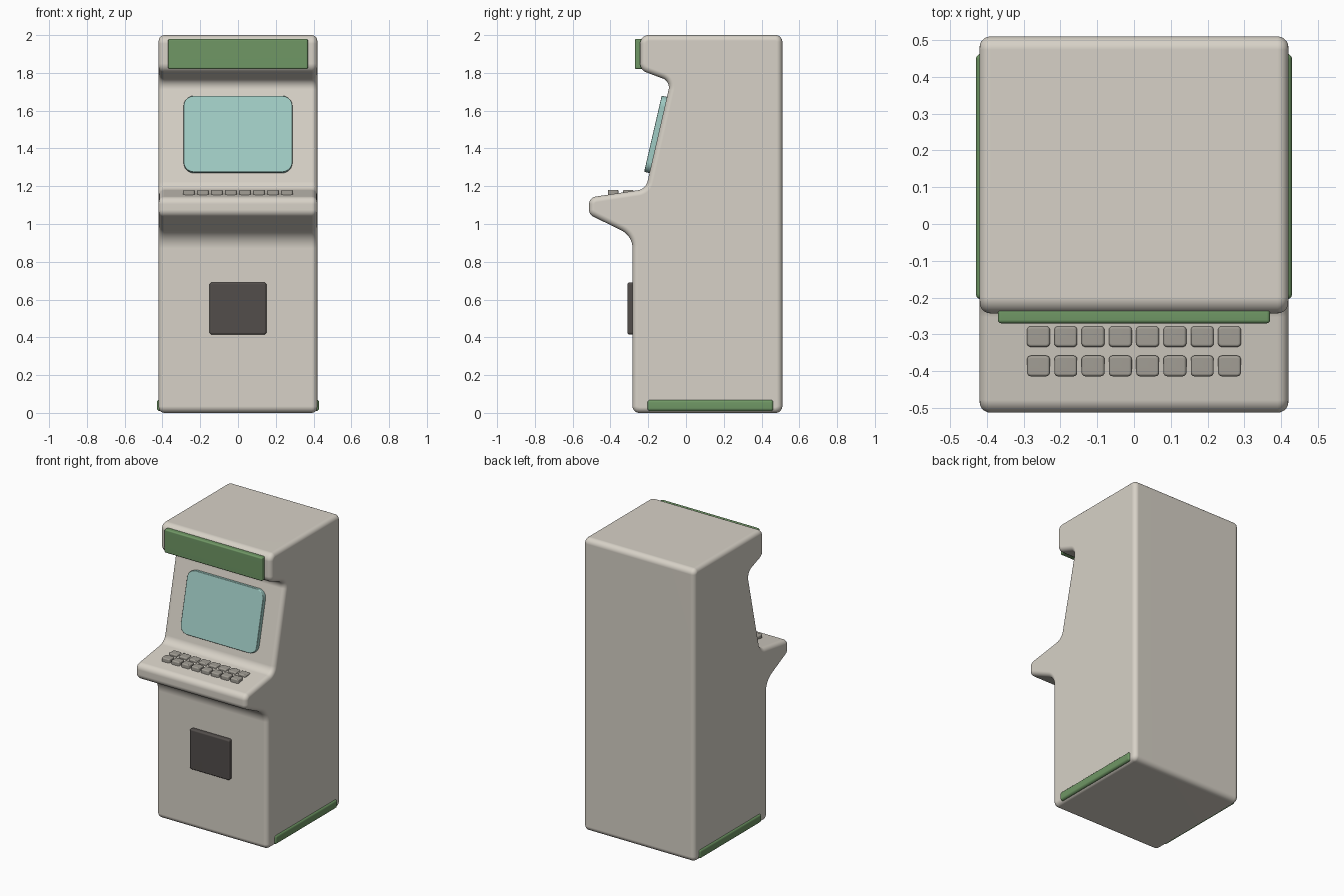
import bpy, bmesh, math
from mathutils import Vector, Matrix

if "Cube" in bpy.data.objects:
    bpy.data.objects.remove(bpy.data.objects["Cube"])


def material(name, rgb):
    m = bpy.data.materials.new(name)
    m.diffuse_color = (*rgb, 1)
    m.use_nodes = True
    m.node_tree.nodes["Principled BSDF"].inputs["Base Color"].default_value = m.diffuse_color
    return m


CREAM = material("cream", (0.68, 0.64, 0.57))
GREEN = material("green", (0.16, 0.31, 0.13))
GLASS = material("pale_teal", (0.35, 0.60, 0.55))
DARK = material("dark_grey", (0.085, 0.075, 0.07))
KEY = material("key_grey", (0.36, 0.34, 0.30))


def finish(name, bm, mat, bevel=0, segments=3):
    bmesh.ops.recalc_face_normals(bm, faces=bm.faces[:])
    me = bpy.data.meshes.new(name)
    bm.to_mesh(me)
    bm.free()
    me.materials.append(mat)
    ob = bpy.data.objects.new(name, me)
    bpy.context.collection.objects.link(ob)
    for p in me.polygons:
        p.use_smooth = True
    if bevel:
        b = ob.modifiers.new("bevel", 'BEVEL')
        b.width, b.segments = bevel, segments
        b.limit_method = 'ANGLE'
    w = ob.modifiers.new("normals", 'WEIGHTED_NORMAL')
    w.keep_sharp = True
    return ob


def box(name, lo, hi, mat, bevel=0.01, corner=0, axis=1):
    """Box between two corners; 'corner' rounds the edges running along axis."""
    lo, hi = Vector(lo), Vector(hi)
    bm = bmesh.new()
    bmesh.ops.create_cube(bm, size=1)
    for v in bm.verts:
        v.co = Vector([c * s for c, s in zip(v.co, hi - lo)])
    if corner:
        edges = [e for e in bm.edges
                 if abs((e.verts[0].co - e.verts[1].co).normalized()[axis]) > 0.9]
        bmesh.ops.bevel(bm, geom=edges, offset=corner, segments=6,
                        profile=0.5, affect='EDGES')
    ob = finish(name, bm, mat, bevel)
    ob.location = (lo + hi) / 2
    return ob


def rounded_profile(corners, seg=8):
    """Fillet a clockwise (y, z) outline; gives points with inward normals."""
    out = []
    n = len(corners)
    for i, (y, z, r) in enumerate(corners):
        p = Vector((y, z))
        d0 = (p - Vector(corners[i - 1][:2])).normalized()
        d1 = (Vector(corners[(i + 1) % n][:2]) - p).normalized()
        turn = math.atan2(d0.x * d1.y - d0.y * d1.x, d0.dot(d1))
        s = 1 if turn < 0 else -1
        n0 = Vector((d0.y, -d0.x))
        centre = p - d0 * r * math.tan(abs(turn) / 2) + n0 * s * r
        for k in range(seg + 1):
            nk = Matrix.Rotation(turn * k / seg, 2) @ n0
            out.append((centre - nk * s * r, nk))
    return out


# Cabinet: filleted side profile, lofted across x with rounded side edges
PROFILE = [(-0.283, 0.0, 0.035), (-0.283, 0.937, 0.105), (-0.513, 1.05, 0.04),
           (-0.513, 1.14, 0.04), (-0.213, 1.185, 0.06), (-0.082, 1.755, 0.05),
           (-0.243, 1.815, 0.05), (-0.243, 2.0, 0.045), (0.51, 2.0, 0.036),
           (0.51, 0.0, 0.036)]
HALF, ROUND, STEPS = 0.42, 0.03, 5
side = []
for k in range(STEPS + 1):
    a = math.pi / 2 * k / STEPS
    side.append((HALF - ROUND * (1 - math.cos(a)), ROUND * (1 - math.sin(a))))
rings = [(-x, d) for x, d in side] + [(x, d) for x, d in reversed(side)]

bm = bmesh.new()
outline = rounded_profile(PROFILE)
loops = []
for x, inset in rings:
    loops.append([bm.verts.new((x, *(p + nrm * inset))) for p, nrm in outline])
count = len(outline)
for a, b in zip(loops, loops[1:]):
    for i in range(count):
        j = (i + 1) % count
        bm.faces.new((a[i], a[j], b[j], b[i]))
bm.faces.new(loops[0])
bm.faces.new(loops[-1])
finish("cabinet_body", bm, CREAM)

# Header panel and lower door
box("header_panel", (-0.37, -0.27, 1.82), (0.37, -0.232, 1.98), GREEN, 0.009)
box("service_door", (-0.15, -0.31, 0.415), (0.15, -0.27, 0.69), DARK, 0.01, 0.012)

# Screen, leaning back with the face of the cabinet
screen = box("screen", (-0.288, -0.0165, -0.207), (0.288, 0.0165, 0.207),
             GLASS, 0.005, 0.055)
screen.location = (0, -0.159, 1.474)
screen.rotation_euler.x = -math.radians(13)

# Two rows of eight keys
for row, y in enumerate((-0.306, -0.386)):
    for col in range(8):
        x = (col - 3.5) * 0.0742
        box(f"key_{row + 1}_{col + 1}", (x - 0.031, y - 0.028, 1.135),
            (x + 0.031, y + 0.028, 1.181), KEY, 0.007, 0.01, 2)

# Foot strips along both lower sides
for label, s in (("left", -1), ("right", 1)):
    box(f"{label}_foot_strip", (s * 0.41 - 0.02, -0.205, 0.01),
        (s * 0.41 + 0.02, 0.463, 0.07), GREEN, 0.015)
